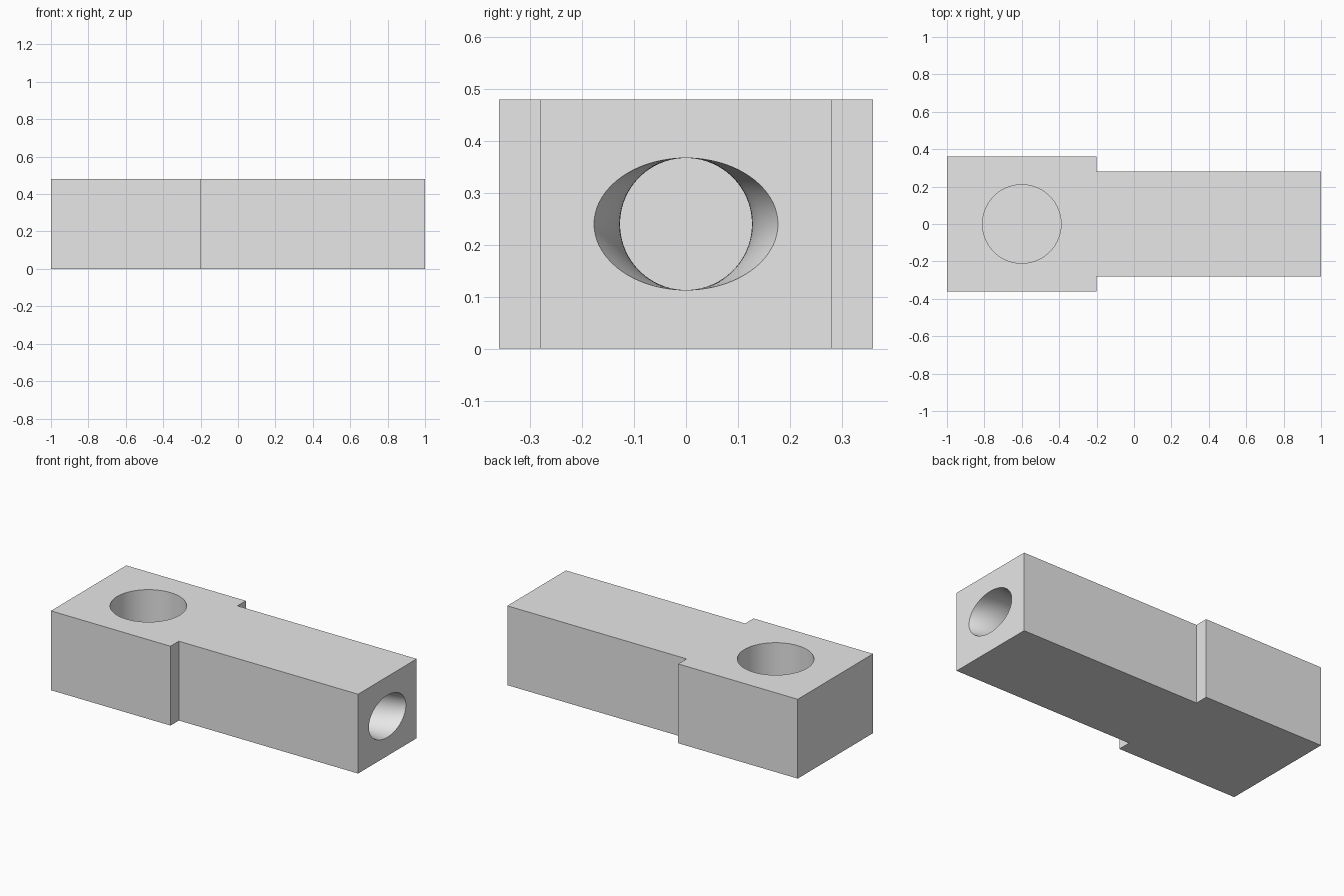
import bpy, bmesh, math
from mathutils import Matrix

if "Cube" in bpy.data.objects:
    bpy.data.objects.remove(bpy.data.objects["Cube"], do_unlink=True)

HEIGHT = 0.48
SIDES = 96

grey = bpy.data.materials.new("light_grey")
grey.use_nodes = True
grey.diffuse_color = (0.8, 0.8, 0.8, 1)
grey.node_tree.nodes["Principled BSDF"].inputs["Base Color"].default_value = (0.8, 0.8, 0.8, 1)


def make_object(name, bm):
    bmesh.ops.recalc_face_normals(bm, faces=bm.faces)
    mesh = bpy.data.meshes.new(name)
    bm.to_mesh(mesh)
    bm.free()
    mesh.materials.append(grey)
    obj = bpy.data.objects.new(name, mesh)
    bpy.context.collection.objects.link(obj)
    return obj


def stepped_block():
    # Wide head and narrower shank, extruded from a mirrored outline
    bm = bmesh.new()
    half = [(-1, 0.36), (-0.2, 0.36), (-0.2, 0.28), (1, 0.28)]
    outline = half + [(x, -y) for x, y in reversed(half)]
    base = bm.faces.new([bm.verts.new((x, y, 0)) for x, y in outline])
    top = bmesh.ops.extrude_face_region(bm, geom=[base])["geom"]
    bmesh.ops.translate(bm, vec=(0, 0, HEIGHT),
                        verts=[v for v in top if isinstance(v, bmesh.types.BMVert)])
    return make_object("stepped_block", bm)


def round_pocket_cutter(floor):
    bm = bmesh.new()
    depth = 0.8 - floor
    bmesh.ops.create_cone(bm, cap_ends=True, segments=SIDES, radius1=0.21, radius2=0.21,
                          depth=depth, matrix=Matrix.Translation((-0.6, 0, floor + depth / 2)))
    return make_object("round_pocket_cutter", bm)


def flared_bore_cutter(end, flare):
    # Round bore whose sides flare sideways into an oval mouth
    bm = bmesh.new()
    r, spread, steps = 0.127, 0.05, 14
    stations = [(end, r)]
    for i in range(steps + 1):
        t = i / steps
        stations.append((1 - flare * (1 - t), r + spread * t * t))
    stations.append((1.1, r + spread))
    rings = []
    for x, w in stations:
        angles = [math.tau * k / SIDES for k in range(SIDES)]
        rings.append([bm.verts.new((x, w * math.cos(a), HEIGHT / 2 + r * math.sin(a)))
                      for a in angles])
    for a, b in zip(rings, rings[1:]):
        for k in range(SIDES):
            n = (k + 1) % SIDES
            bm.faces.new((a[k], a[n], b[n], b[k]))
    bm.faces.new(rings[0])
    bm.faces.new(rings[-1])
    return make_object("flared_bore_cutter", bm)


block = stepped_block()
bpy.ops.object.select_all(action="DESELECT")
bpy.context.view_layer.objects.active = block
block.select_set(True)

# Cut the pocket in the head and the bore in the shank end
for cutter in (round_pocket_cutter(0.08), flared_bore_cutter(0.4, 0.2)):
    mod = block.modifiers.new(cutter.name, "BOOLEAN")
    mod.operation = "DIFFERENCE"
    mod.solver = "EXACT"
    mod.object = cutter
    bpy.ops.object.modifier_apply(modifier=mod.name)
    bpy.data.objects.remove(cutter, do_unlink=True)

bpy.ops.object.shade_smooth_by_angle(angle=math.radians(30))
